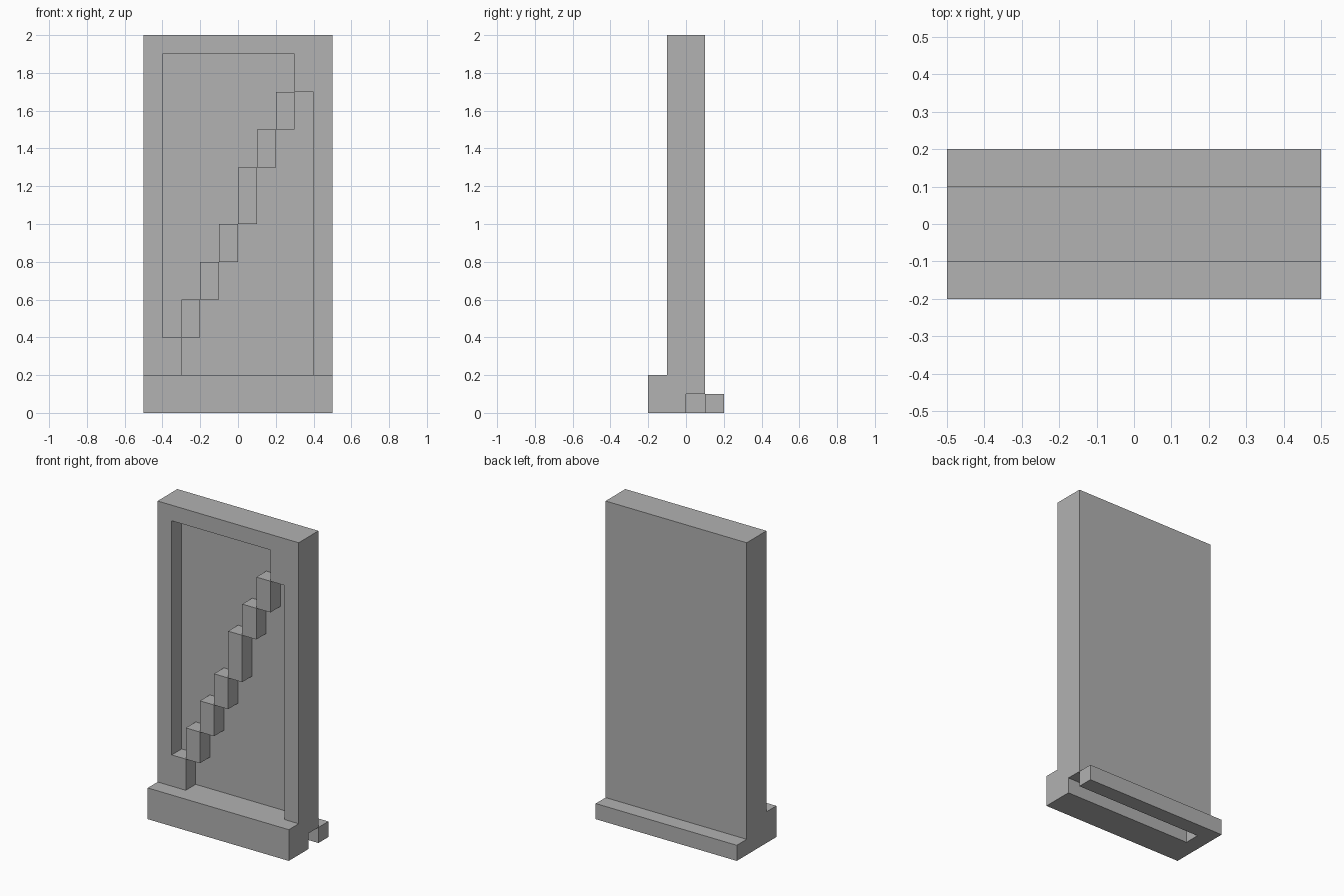
import bpy
import bmesh
from mathutils import Vector

cube = bpy.data.objects.get("Cube")
if cube:
    bpy.data.objects.remove(cube, do_unlink=True)

# Single plain grey
grey = bpy.data.materials.new("plain grey")
grey.use_nodes = True
colour = (0.445, 0.445, 0.445, 1)
grey.diffuse_color = colour
grey.node_tree.nodes["Principled BSDF"].inputs["Base Color"].default_value = colour


def extrude(name, points, axis, start, end):
    """Extrude a flat profile: (x, z) points along y, or (y, z) points along x."""
    bm = bmesh.new()
    if axis == "y":
        verts = [bm.verts.new((a, start, b)) for a, b in points]
        move = Vector((0, end - start, 0))
    else:
        verts = [bm.verts.new((start, a, b)) for a, b in points]
        move = Vector((end - start, 0, 0))
    face = bm.faces.new(verts)
    result = bmesh.ops.extrude_face_region(bm, geom=[face], use_keep_orig=True)
    moved = [v for v in result["geom"] if isinstance(v, bmesh.types.BMVert)]
    bmesh.ops.translate(bm, verts=moved, vec=move)
    bmesh.ops.recalc_face_normals(bm, faces=bm.faces)
    mesh = bpy.data.meshes.new(name)
    bm.to_mesh(mesh)
    bm.free()
    mesh.materials.append(grey)
    obj = bpy.data.objects.new(name, mesh)
    bpy.context.collection.objects.link(obj)
    return obj


def rectangle(a0, a1, b0, b1):
    return [(a0, b0), (a1, b0), (a1, b1), (a0, b1)]


# Back panel with the front plinth, notched underneath
extrude("panel_and_plinth",
        [(-.2, 0), (0, 0), (0, .1), (.1, .1), (.1, 2), (0, 2), (0, .2), (-.2, .2)],
        "x", -.5, .5)

# Rear skirting and the solid end that closes the underside slot
extrude("rear_skirting", rectangle(.1, .2, 0, .1), "x", -.5, .5)
extrude("slot_end", rectangle(0, .1, 0, .1), "x", -.5, -.4)

# Raised border around the recess, stepped in at two corners
extrude("front_frame",
        [(-.5, .2), (-.3, .2), (-.3, .4), (-.4, .4), (-.4, 1.9), (.3, 1.9),
         (.3, 1.7), (.4, 1.7), (.4, .2), (.5, .2), (.5, 2), (-.5, 2)],
        "y", -.1, 0)

# Staircase of blocks climbing across the recess
levels = [.4, .6, .8, 1, 1.3, 1.5, 1.7]
for i, (low, high) in enumerate(zip(levels, levels[1:])):
    left = -.3 + i * .1
    extrude(f"step_{i + 1}", rectangle(left, left + .1, low, high), "y", -.1, 0)
